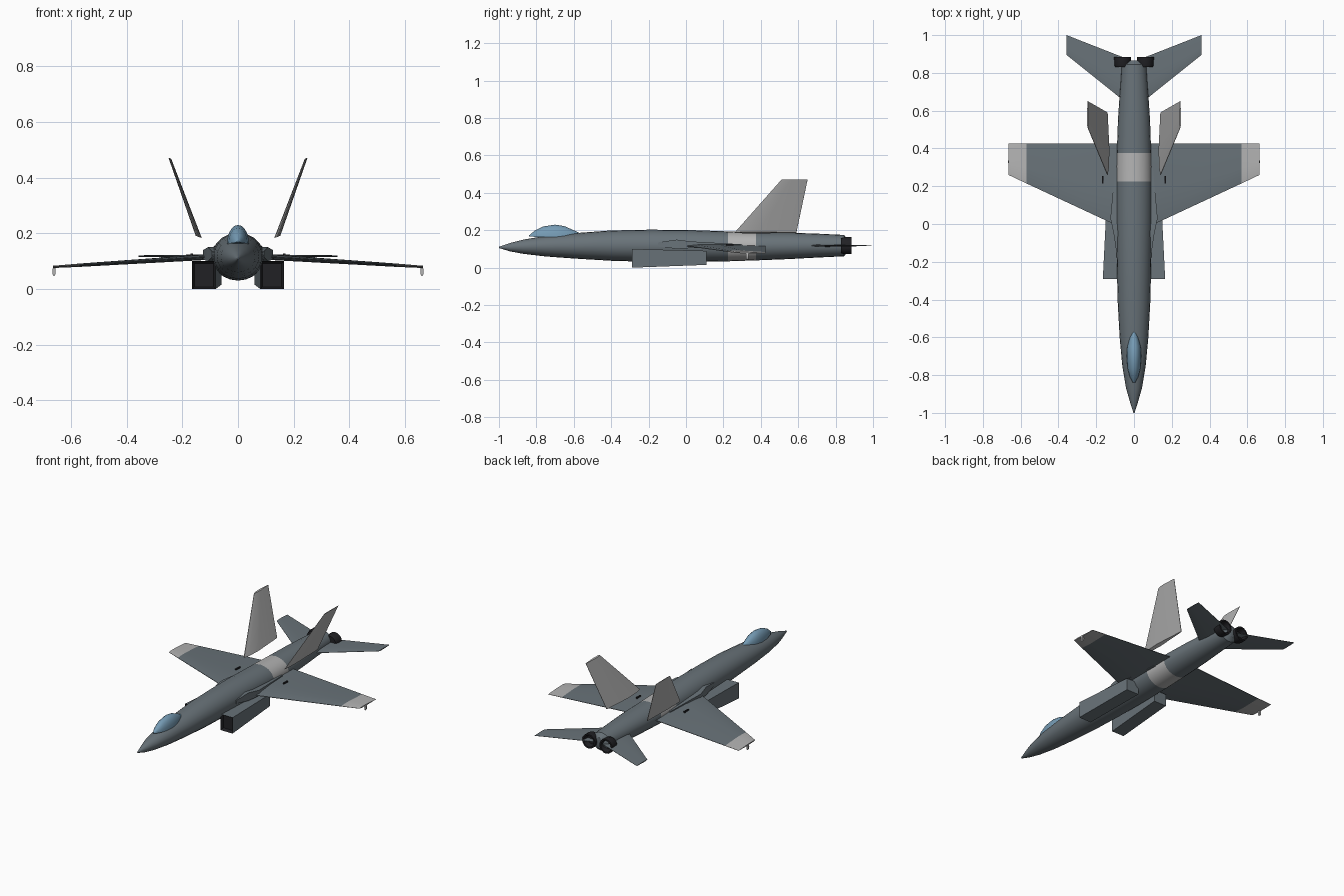
import bpy, math
from mathutils import Vector

if "Cube" in bpy.data.objects:
    bpy.data.objects.remove(bpy.data.objects["Cube"])


def mat(name, c):
    m = bpy.data.materials.new(name)
    m.diffuse_color = (*c, 1)
    m.use_nodes = True
    m.node_tree.nodes["Principled BSDF"].inputs["Base Color"].default_value = m.diffuse_color
    return m


HULL = mat("hull_grey", (0.14, 0.17, 0.19))
LIGHT = mat("light_grey", (0.45, 0.45, 0.45))
DARK = mat("near_black", (0.015, 0.015, 0.018))
GLASS = mat("glass_blue", (0.18, 0.33, 0.46))


def loft(name, rings, mats, alt=(), mirror=False, angle=35):
    """Skin equal-length rings; spans listed in alt use the second material."""
    n = len(rings[0])
    verts = [v for r in rings for v in r]
    faces, idx = [], []
    for k in range(len(rings) - 1):
        for i in range(n):
            j = (i + 1) % n
            faces.append((k * n + i, k * n + j, (k + 1) * n + j, (k + 1) * n + i))
            idx.append(1 if k in alt else 0)
    last = (len(rings) - 1) * n
    faces += [tuple(reversed(range(n))), tuple(range(last, last + n))]
    idx += [1 if -1 in alt else 0, 1 if len(rings) - 2 in alt else 0]
    me = bpy.data.meshes.new(name)
    me.from_pydata(verts, [], faces)
    ob = bpy.data.objects.new(name, me)
    bpy.context.collection.objects.link(ob)
    for m in mats:
        me.materials.append(m)
    for p, i in zip(me.polygons, idx):
        p.material_index = i
    bpy.ops.object.select_all(action='DESELECT')
    ob.select_set(True)
    bpy.context.view_layer.objects.active = ob
    bpy.ops.object.mode_set(mode='EDIT')
    bpy.ops.mesh.select_all(action='SELECT')
    bpy.ops.mesh.normals_make_consistent(inside=False)
    bpy.ops.object.mode_set(mode='OBJECT')
    bpy.ops.object.shade_smooth_by_angle(angle=math.radians(angle))
    if mirror:
        ob.modifiers.new("mirror", 'MIRROR')
    return ob


def oval(y, rx, zlo, zhi, n=20, cx=0.0):
    zc, rz = (zlo + zhi) / 2, (zhi - zlo) / 2
    return [(cx + rx * math.cos(2 * math.pi * i / n), y,
             zc + rz * math.sin(2 * math.pi * i / n)) for i in range(n)]


def foil(lead, trail, thick):
    """Thin aerofoil section between two points; thick is half-thickness vector."""
    a, b, t = Vector(lead), Vector(trail), Vector(thick)
    pts = [(0, .15), (.12, .75), (.4, 1), (1, .15)]
    return ([tuple(a.lerp(b, s) + t * h) for s, h in pts] +
            [tuple(a.lerp(b, s) - t * h) for s, h in reversed(pts)])


def rect(y, x0, x1, z0, z1):
    return [(x0, y, z0), (x1, y, z0), (x1, y, z1), (x0, y, z1)]


# Fuselage with a pale band
hull = [(-1.0, .003, .105, .112), (-.94, .022, .087, .132), (-.87, .042, .074, .15),
        (-.75, .062, .06, .17), (-.6, .076, .049, .184), (-.4, .087, .037, .199),
        (-.2, .091, .031, .203), (0, .094, .03, .202), (.225, .094, .034, .194),
        (.375, .091, .039, .19), (.55, .085, .046, .187), (.7, .075, .054, .182),
        (.845, .065, .061, .175), (.865, .03, .085, .15)]
loft("fuselage", [oval(*h) for h in hull], [HULL, LIGHT], alt=(8,))

# Canopy: flat-bottomed bubble
canopy = []
for y, rx, z0, top in [(-.84, .006, .167, .172), (-.81, .022, .165, .197),
                       (-.765, .034, .163, .22), (-.7, .039, .163, .23),
                       (-.65, .036, .165, .222), (-.6, .023, .168, .2),
                       (-.565, .005, .172, .183)]:
    canopy.append([(rx * math.cos(math.pi * i / 10), y,
                    z0 + (top - z0) * math.sin(math.pi * i / 10)) for i in range(11)])
loft("canopy", canopy, [GLASS])

# Wings with pale tips
wing = [(.05, -.02, .12, .010), (.13, .01, .115, .010),
        (.57, .215, .087, .006), (.665, .26, .081, .004)]
loft("wing", [foil((x, y, z), (x, .425, z - .004), (0, 0, t)) for x, y, z, t in wing],
     [HULL, LIGHT], alt=(2,), mirror=True)

# Root strakes blending the wing into the body
loft("wing_strake", [rect(-.15, .08, .093, .115, .135), rect(-.05, .07, .108, .1, .15),
                     rect(.03, .07, .125, .105, .14), rect(.3, .07, .1, .105, .125)],
     [HULL], mirror=True)

# Wing-tip rods and small wing fittings
loft("wing_tip_rod", [oval(.322, .006, .045, .082, 8, .661),
                      oval(.335, .006, .045, .082, 8, .661)], [LIGHT], mirror=True)
loft("wing_fitting", [rect(.215, .162, .17, .11, .127), rect(.255, .162, .17, .11, .127)],
     [DARK], mirror=True)

# Under-body intakes with dark recessed mouths
loft("intake", [rect(-.27, .088, .157, .008, .092), rect(-.29, .08, .165, 0, .1),
                rect(.11, .06, .145, .015, .09)], [HULL, DARK], alt=(-1, 0), mirror=True)

# Canted twin tail fins
loft("tail_fin", [foil((.141, .26, .187), (.141, .59, .187), (.011, 0, .004)),
                  foil((.245, .51, .47), (.245, .65, .47), (.005, 0, .002))],
     [LIGHT], mirror=True)

# Swept horizontal stabilisers
loft("stabiliser", [foil((.02, .625, .118), (.02, .868, .118), (0, 0, .007)),
                    foil((.357, .895, .118), (.357, 1.0, .118), (0, 0, .003))],
     [HULL], mirror=True)

# Twin exhaust nozzles with hollow ends
nozzle = [(.83, .04), (.845, .045), (.885, .045), (.885, .036), (.85, .03)]
loft("exhaust_nozzle", [oval(y, r, .118 - r, .118 + r, 16, .06) for y, r in nozzle],
     [DARK], mirror=True)
